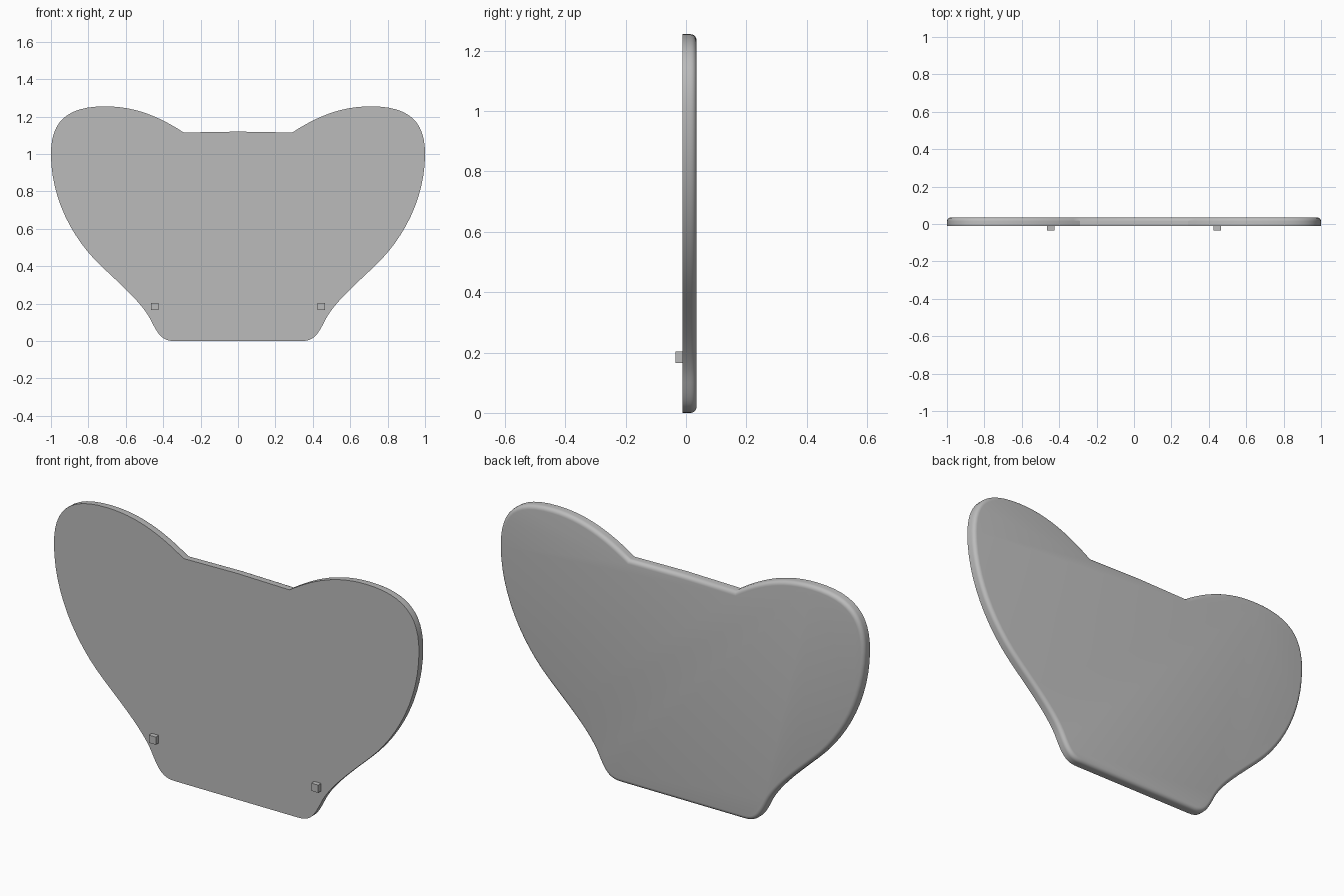
import bpy
import bmesh
import math
from mathutils import Vector
from mathutils.geometry import interpolate_bezier

if "Cube" in bpy.data.objects:
    bpy.data.objects.remove(bpy.data.objects["Cube"])

FRONT_Y, BACK_Y = -0.012, 0.035

grey = bpy.data.materials.new("plain grey")
grey.use_nodes = True
colour = (0.5, 0.5, 0.5, 1.0)
grey.diffuse_color = colour
grey.node_tree.nodes["Principled BSDF"].inputs["Base Color"].default_value = colour


def add_object(name, bm):
    bmesh.ops.recalc_face_normals(bm, faces=bm.faces)
    mesh = bpy.data.meshes.new(name)
    bm.to_mesh(mesh)
    bm.free()
    mesh.materials.append(grey)
    obj = bpy.data.objects.new(name, mesh)
    bpy.context.collection.objects.link(obj)
    return obj


# Left half of the outline: point, handle, handle, point ...
path = [(0.29, 1.115), (0.42, 1.20), (0.55, 1.255),
        (0.71, 1.255), (0.92, 1.255), (1.0, 1.17),
        (1.0, 1.0), (1.0, 0.77), (0.89, 0.55),
        (0.73, 0.40), (0.63, 0.305), (0.52, 0.21),
        (0.47, 0.12), (0.43, 0.04), (0.41, 0.0),
        (0.34, 0.0)]
half = [Vector((0, 1.12))]
for i in range(0, len(path) - 1, 3):
    p, h1, h2, q = (Vector(c) for c in path[i:i + 4])
    half += interpolate_bezier(p, h1, h2, q, 13)[:-1]
half.append(Vector(path[-1]))
half = [Vector(p[:2]) for p in half]
outline = half + [Vector((-p.x, p.y)) for p in reversed(half[1:])]


def inset(points, distance):
    """Move a clockwise outline inwards with mitred corners."""
    result = []
    for i, p in enumerate(points):
        a = (p - points[i - 1]).normalized()
        b = (points[(i + 1) % len(points)] - p).normalized()
        n = Vector((a.y, -a.x)) + Vector((b.y, -b.x))
        result.append(p + n * (2 * distance / n.length_squared))
    return result


# Board: flat front, straight rim, rounded back edge
RADIUS = 0.02
rows = [(0, FRONT_Y)]
for k in range(6):
    t = math.radians(18 * k)
    rows.append((RADIUS * (1 - math.cos(t)), BACK_Y - RADIUS * (1 - math.sin(t))))
bm = bmesh.new()
rings = [[bm.verts.new((p.x, y, p.y)) for p in inset(outline, d)] for d, y in rows]
for lower, upper in zip(rings, rings[1:]):
    for i in range(len(lower)):
        bm.faces.new((lower[i - 1], lower[i], upper[i], upper[i - 1]))
bm.faces.new(rings[0])
bm.faces.new(rings[-1])
board = add_object("board", bm)
bpy.context.view_layer.objects.active = board
board.select_set(True)
bpy.ops.object.shade_smooth_by_angle(angle=math.radians(30))

# Two small square pegs on the front
for side, x in (("left", 0.445), ("right", -0.445)):
    bm = bmesh.new()
    bmesh.ops.create_cube(bm, size=1)
    bmesh.ops.scale(bm, vec=(0.038, 0.027, 0.038), verts=bm.verts)
    bmesh.ops.translate(bm, vec=(x, -0.0215, 0.184), verts=bm.verts)
    add_object(side + "_peg", bm)
